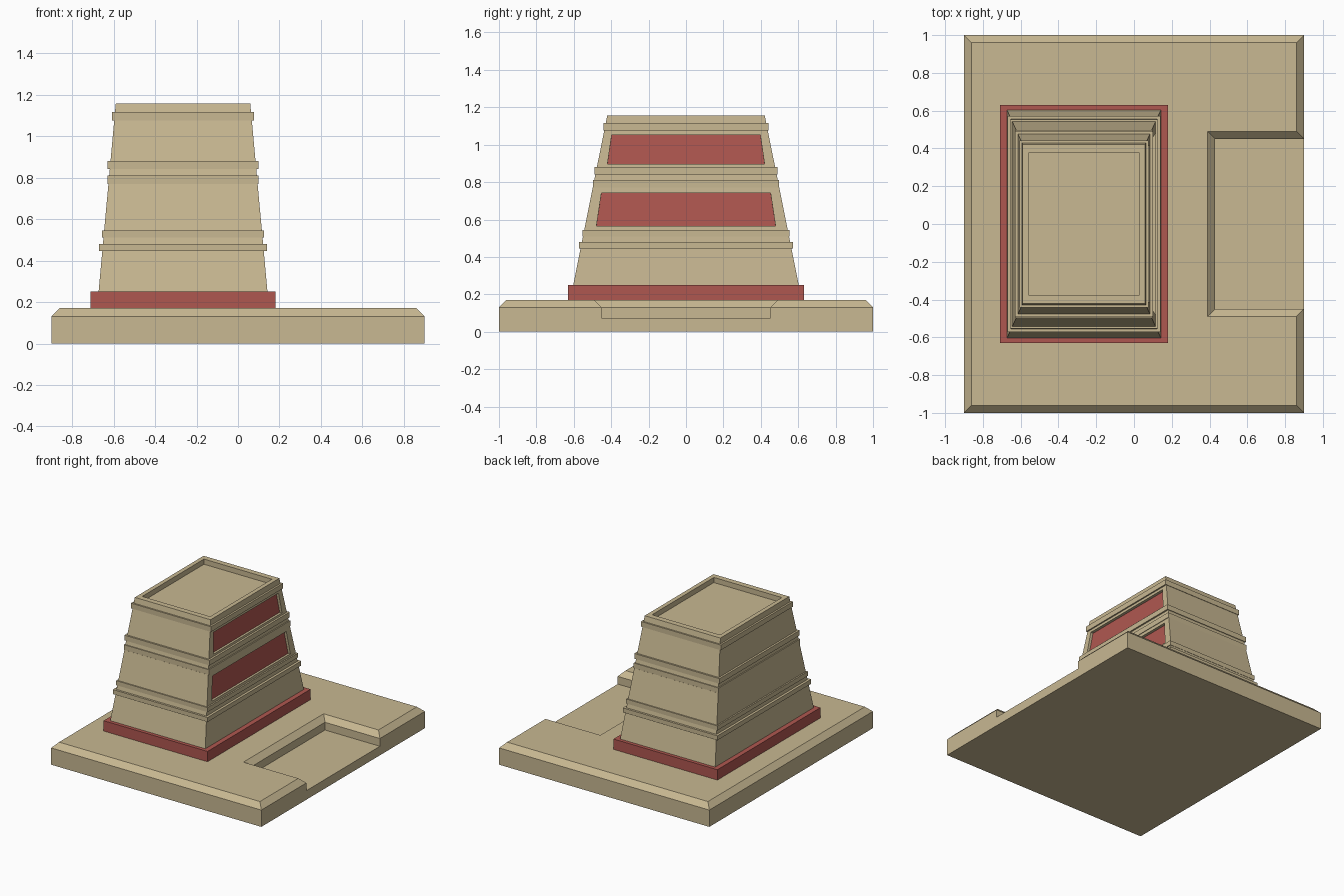
import bpy, bmesh

if "Cube" in bpy.data.objects:
    bpy.data.objects.remove(bpy.data.objects["Cube"])


def material(name, rgb):
    m = bpy.data.materials.new(name)
    m.diffuse_color = (*rgb, 1)
    m.use_nodes = True
    m.node_tree.nodes["Principled BSDF"].inputs["Base Color"].default_value = m.diffuse_color
    return m


TAN = material("sandstone tan", (0.578, 0.479, 0.287))
RED = material("brick red", (0.43, 0.095, 0.08))


def loft(rings):
    """Capped skin through rectangles given as (x0, x1, y0, y1, z), bottom first."""
    bm = bmesh.new()
    loops = [[bm.verts.new(p) for p in ((a, c, z), (b, c, z), (b, d, z), (a, d, z))]
             for a, b, c, d, z in rings]
    for lo, hi in zip(loops, loops[1:]):
        for i in range(4):
            j = (i + 1) % 4
            bm.faces.new((lo[i], lo[j], hi[j], hi[i]))
    bm.faces.new(loops[0][::-1])
    bm.faces.new(loops[-1])
    bm.normal_update()
    return bm


def finish(name, bm, *mats):
    me = bpy.data.meshes.new(name)
    bm.to_mesh(me)
    bm.free()
    for m in mats:
        me.materials.append(m)
    ob = bpy.data.objects.new(name, me)
    bpy.context.collection.objects.link(ob)
    return ob


# Base slab with chamfered top edge
slab = finish("base_slab", loft([(-.9, .9, -1, 1, 0), (-.9, .9, -1, 1, .13),
                                 (-.86, .86, -.96, .96, .17)]), TAN)

# Flared cutter for the sunken bay on the right side
cutter = finish("bay_cutter", loft([(.43, 1.1, -.45, .45, .07), (.43, 1.1, -.45, .45, .13),
                                    (.35, 1.1, -.53, .53, .21)]), TAN)
cutter.hide_render = True
cutter.hide_viewport = True
cutter.display_type = 'WIRE'
cut = slab.modifiers.new("bay", 'BOOLEAN')
cut.operation, cut.solver, cut.object = 'DIFFERENCE', 'EXACT', cutter

# Red plinth under the tower
finish("plinth", loft([(-.71, .18, -.63, .63, .17), (-.71, .18, -.63, .63, .25)]), RED)

# Tapered tower with raised bands
CX = -.265


def half(z):
    t = z - .25
    return .407 - .0914 * t, .603 - .2007 * t


def ring(hx, hy, z):
    return CX - hx, CX + hx, -hy, hy, z


bands = [(.445, .48, .405, .573), (.51, .545, .391, .553), (.77, .81, .364, .498),
         (.84, .88, .365, .490), (1.075, 1.115, .342, .441)]
rings = [ring(*half(.25), .25)]
for z0, z1, hx, hy in bands:
    rings += [ring(*half(z0), z0), ring(hx, hy, z0), ring(hx, hy, z1), ring(*half(z1), z1)]
# Top rim and shallow roof recess
rings += [ring(*half(1.157), 1.157), ring(.291, .378, 1.157), ring(.291, .378, 1.117)]
bm = loft(rings)

# Two recessed red panels on the right face
for z0, z1, y0, y1 in [(.564, .743, .479, .452), (.896, 1.053, .42, .397)]:
    zm = (z0 + z1) / 2
    face = max((f for f in bm.faces if f.normal.x > .9
                and min(v.co.z for v in f.verts) < zm < max(v.co.z for v in f.verts)),
               key=lambda f: f.calc_area())
    bmesh.ops.inset_individual(bm, faces=[face], thickness=.01)
    for v in face.verts:
        low = v.co.z < zm
        z, y = (z0, y0) if low else (z1, y1)
        v.co = (CX + half(z)[0], y if v.co.y > 0 else -y, z)
    bm.normal_update()
    bmesh.ops.inset_individual(bm, faces=[face], thickness=0, depth=-.02)
    face.material_index = 1
finish("tower", bm, TAN, RED)
